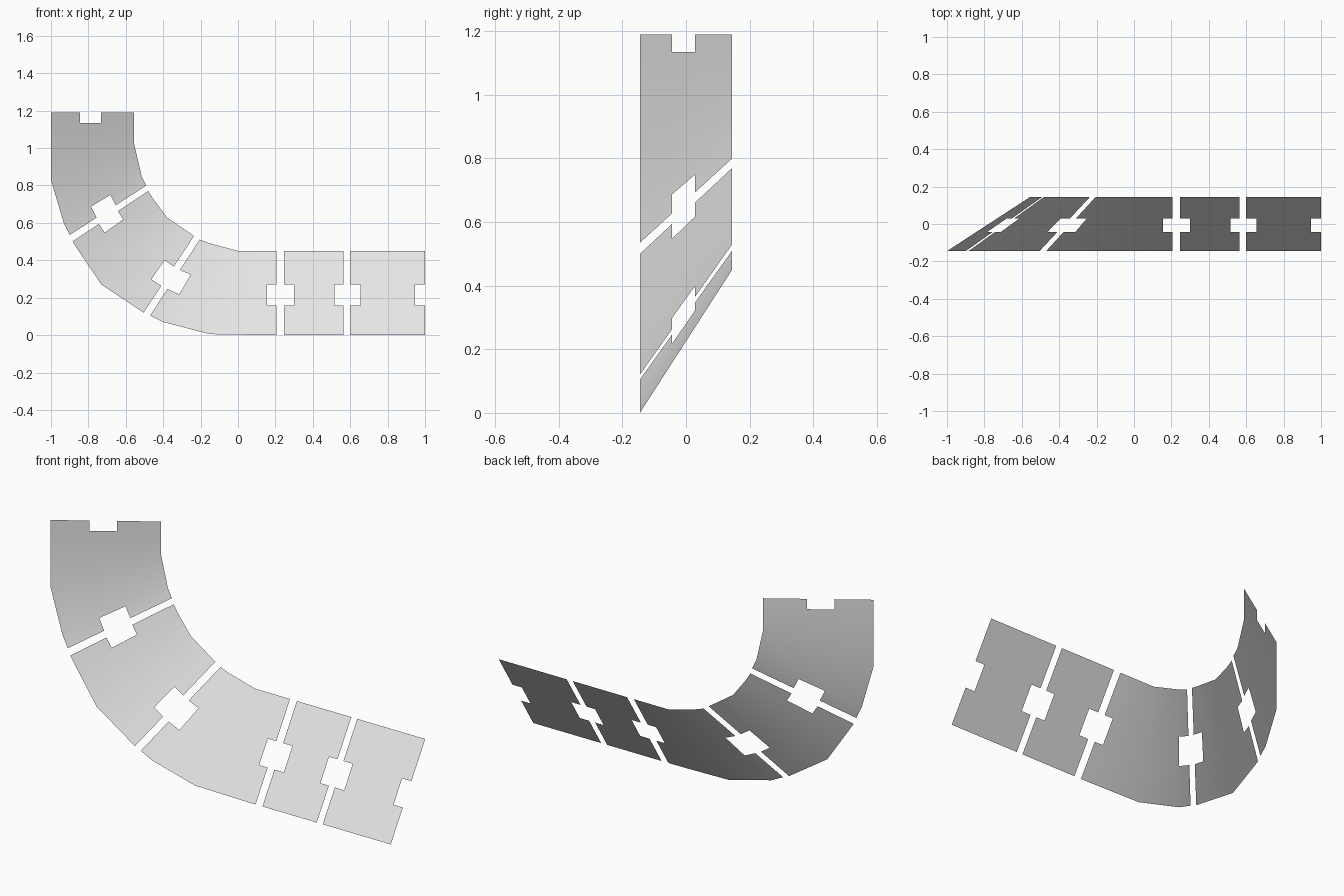
import bpy, bmesh

if "Cube" in bpy.data.objects:
    bpy.data.objects.remove(bpy.data.objects["Cube"])

grey = bpy.data.materials.new("light_grey")
grey.diffuse_color = (0.8, 0.8, 0.8, 1)
grey.use_nodes = True
grey.node_tree.nodes["Principled BSDF"].inputs["Base Color"].default_value = grey.diffuse_color

Y = 0.145                      # half depth of the banked strip
ROWS = (0, 0.35, 0.6, 1)       # across the strip; the middle band holds the notches


def straight(*xs):
    return [(x, 0, x, 0.45) for x in xs]


# cross lines of each panel: (outer x, outer z, inner x, inner z)
# first and last columns are the notched ends
panels = {
    "end_panel": straight(1.0, 0.945, 0.655, 0.6),
    "straight_panel": straight(0.565, 0.515, 0.30, 0.245),
    "bend_start_panel": straight(0.205, 0.155) + [
        (-0.15, 0.005, 0.0, 0.45), (-0.40, 0.07, -0.155, 0.492),
        (-0.47, 0.105, -0.205, 0.51)],
    "bend_middle_panel": [
        (-0.505, 0.12, -0.235, 0.53), (-0.56, 0.157, -0.282, 0.562),
        (-0.73, 0.27, -0.38, 0.63), (-0.852, 0.45, -0.455, 0.73),
        (-0.885, 0.50, -0.48, 0.77)],
    "bend_end_panel": [
        (-0.90, 0.535, -0.49, 0.80), (-0.932, 0.60, -0.515, 0.85),
        (-1.0, 0.83, -0.555, 1.02), (-1.0, 1.135, -0.555, 1.135),
        (-1.0, 1.19, -0.555, 1.19)],
}


def make_panel(name, lines):
    bm = bmesh.new()
    grid = [[bm.verts.new((ox + (ix - ox) * v, Y * (2 * v - 1), oz + (iz - oz) * v))
             for v in ROWS] for ox, oz, ix, iz in lines]
    last = len(grid) - 2
    for i in range(last + 1):
        for j in range(3):
            if j == 1 and i in (0, last):
                continue       # notch
            a, b = grid[i], grid[i + 1]
            bm.faces.new((a[j], a[j + 1], b[j + 1], b[j]))
    bm.normal_update()
    flip = [f for f in bm.faces if f.normal.y > 0]
    bmesh.ops.reverse_faces(bm, faces=flip)
    for f in bm.faces:
        f.smooth = True
    me = bpy.data.meshes.new(name)
    bm.to_mesh(me)
    bm.free()
    me.materials.append(grey)
    ob = bpy.data.objects.new(name, me)
    bpy.context.collection.objects.link(ob)


for name, lines in panels.items():
    make_panel(name, lines)
